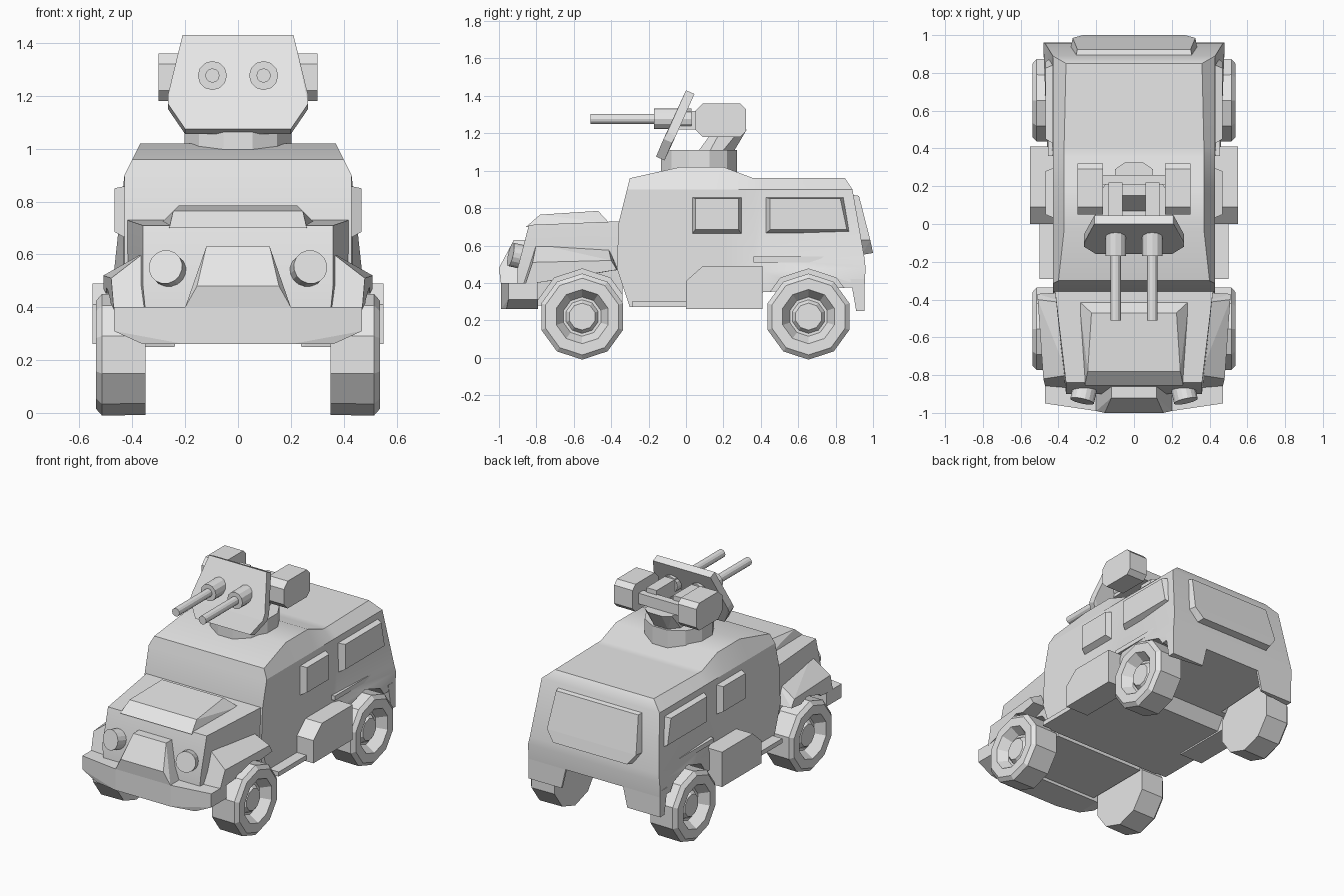
import bpy, bmesh, math
from mathutils import Vector, Matrix

cube = bpy.data.objects.get("Cube")
if cube:
    bpy.data.objects.remove(cube, do_unlink=True)

GREY = (0.8, 0.8, 0.8, 1)
paint = bpy.data.materials.new("plain_grey")
paint.use_nodes = True
paint.diffuse_color = GREY
paint.node_tree.nodes["Principled BSDF"].inputs["Base Color"].default_value = GREY


def finish(name, bm, smooth=False):
    bmesh.ops.recalc_face_normals(bm, faces=bm.faces)
    mesh = bpy.data.meshes.new(name)
    bm.to_mesh(mesh)
    bm.free()
    mesh.materials.append(paint)
    ob = bpy.data.objects.new(name, mesh)
    bpy.context.collection.objects.link(ob)
    if smooth:
        bpy.ops.object.select_all(action='DESELECT')
        ob.select_set(True)
        bpy.context.view_layer.objects.active = ob
        bpy.ops.object.shade_smooth_by_angle(angle=math.radians(25))
    return ob


def flip(points):
    return [(-x, y, z) for x, y, z in points]


def hull(name, points):
    """Faceted solid wrapped around the corner points."""
    bm = bmesh.new()
    for p in points:
        bm.verts.new(p)
    bmesh.ops.convex_hull(bm, input=bm.verts)
    bmesh.ops.dissolve_limit(bm, angle_limit=0.02, verts=bm.verts, edges=bm.edges)
    return finish(name, bm)


def centred(name, points):
    return hull(name, points + flip(points))


def pair(name, points):
    return [hull("left_" + name, points), hull("right_" + name, flip(points))]


def box(x0, x1, y0, y1, z0, z1):
    return [(x, y, z) for x in (x0, x1) for y in (y0, y1) for z in (z0, z1)]


def lathe(name, profile, sides, axis, centre, start=0.0):
    """Revolve (radius, distance) pairs around an axis through centre."""
    bm = bmesh.new()
    turn = Vector((0, 0, 1)).rotation_difference(Vector(axis)).to_matrix()
    rings = []
    for r, d in profile:
        ring = []
        for i in range(sides):
            a = start + math.tau * i / sides
            p = turn @ Vector((r * math.cos(a), r * math.sin(a), d))
            ring.append(bm.verts.new(p + Vector(centre)))
        rings.append(ring)
    for a, b in zip(rings, rings[1:]):
        for i in range(sides):
            j = (i + 1) % sides
            bm.faces.new((a[i], a[j], b[j], b[i]))
    bm.faces.new(rings[0])
    bm.faces.new(rings[-1])
    return finish(name, bm)


def loft(name, stations):
    """Skin mirrored half sections, each listed from the floor to the roof."""
    bm = bmesh.new()
    rows = [([bm.verts.new(p) for p in s], [bm.verts.new(p) for p in flip(s)])
            for s in stations]
    n = len(stations[0])
    for (l0, r0), (l1, r1) in zip(rows, rows[1:]):
        for i in range(n - 1):
            bm.faces.new((l0[i], l0[i + 1], l1[i + 1], l1[i]))
            bm.faces.new((r0[i], r0[i + 1], r1[i + 1], r1[i]))
        for k in (0, n - 1):
            bm.faces.new((l0[k], r0[k], r1[k], l1[k]))
    for l, r in (rows[0], rows[-1]):
        for i in range(n - 1):
            bm.faces.new((l[i], l[i + 1], r[i + 1], r[i]))
    return finish(name, bm, smooth=True)


def section(y, *half):
    return [(x, y, z) for x, z in half]


# Cab and rear compartment
cab_side = [(.43, .27), (.43, .48), (.43, .72), (.43, .9)]
body = loft("body", [
    [(.43, -.30, .27), (.43, -.37, .48), (.43, -.36, .72), (.43, -.315, .9), (.40, -.30, .96)],
    section(-.03, *cab_side, (.37, 1.02)),
    section(.2, *cab_side, (.37, 1.02)),
    section(.36, (.43, .27), (.43, .48), (.43, .53), (.43, .9), (.37, .96)),
    section(.41, (.46, .35), (.46, .46), (.435, .53), (.43, .9), (.37, .96)),
    [(.48, .955, .38), (.48, .96, .48), (.47, .955, .53), (.43, .89, .9), (.36, .85, .96)],
])

# Hood with raised lid
hood = loft("hood", [
    [(.34, -.90, .28), (.36, -.90, .48), (.36, -.84, .71)],
    [(.40, -.34, .28), (.42, -.34, .48), (.42, -.34, .73)],
])
centred("hood_lid", [(.29, -.41, .72), (.26, -.855, .70),
                     (.225, -.47, .785), (.245, -.78, .765)])

# Front fenders
fenders = pair("front_fender", [
    (.35, -.87, .39), (.35, -.80, .61), (.35, -.42, .61), (.35, -.36, .47),
    (.47, -.86, .39), (.48, -.82, .51), (.51, -.40, .52), (.51, -.37, .47)])

# Rear corner skirts
pair("rear_skirt", [(.20, .94, .42), (.24, .94, .25), (.48, .91, .25), (.48, .955, .25),
                    (.24, .955, .25), (.20, .955, .42), (.48, .88, .42), (.48, .955, .42)])

# Wheels and their arches
for y, place in ((-.555, "front"), (.655, "rear")):
    for s, side in ((1, "left"), (-1, "right")):
        lathe(f"{place}_{side}_wheel",
              [(.228, .35), (.23, .515), (.205, .537), (.145, .537), (.105, .475),
               (.09, .475), (.072, .50)],
              10, (s, 0, 0), (0, y, .22))
        arch = lathe(f"{place}_{side}_arch_cutter", [(.255, .335), (.255, .7)],
                     10, (s, 0, 0), (0, y, .22))
        arch.hide_render = True
        arch.display_type = 'WIRE'
        arch.hide_set(True)
        for ob in ([hood, body] + fenders if place == "front" else [body]):
            cut = ob.modifiers.new(arch.name, 'BOOLEAN')
            cut.operation = 'DIFFERENCE'
            cut.solver = 'EXACT'
            cut.object = arch

# Bumper, grille and headlights
centred("bumper", [(.47, -.79, .40), (.47, -.95, .40), (.2, -.99, .40),
                   (.47, -.79, .31), (.47, -.95, .31), (.2, -.99, .26),
                   (.36, -.79, .26), (.36, -.96, .26)])
centred("grille", [(.2, -.99, .40), (.155, -1.0, .48), (.12, -.92, .63),
                   (.2, -.86, .40), (.155, -.86, .48), (.12, -.85, .63)])
for s, side in ((1, "left"), (-1, "right")):
    lathe(side + "_headlight", [(.065, -.05), (.065, .06)], 16,
          (s * .22, -1, .22), (s * .262, -.88, .54))

# Side steps and storage boxes
pair("step", box(.40, .50, -.29, .02, .27, .30))
pair("storage_box", [(x, y, z) for x in (.38, .55) for y, z in
                     ((0, .26), (.41, .26), (.41, .49), (.09, .49), (0, .41))])


# Side windows, bevelled towards the outside
def window(name, outline, inset):
    pair(name, [(.42, y, z) for y, z in outline] + [(.468, y, z) for y, z in inset])


window("door_window", [(.03, .86), (.30, .86), (.30, .66), (.03, .66)],
       [(.05, .85), (.28, .85), (.28, .685), (.05, .685)])
window("rear_window", [(.42, .86), (.845, .86), (.89, .66), (.42, .66)],
       [(.45, .85), (.825, .85), (.86, .685), (.45, .685)])
pair("side_rail", box(.42, .455, .36, .74, .51, .54))

# Rear door panel
centred("rear_door", [(.31, .87, .875), (.30, .925, .865), (.335, .93, .63), (.325, .985, .63),
                      (.28, .94, .55), (.27, 1.0, .56)])

# Gun mount
lathe("turret_ring", [(.21, .94), (.21, 1.11)], 12, (0, 0, 1), (0, .07, 0), math.pi / 12)
centred("pedestal", [(.06, .07, 1.11), (.10, .13, 1.11), (.10, .2, 1.11), (.05, .26, 1.11),
                     (.06, .15, 1.22), (.10, .19, 1.22), (.10, .29, 1.22), (.05, .325, 1.22)])
centred("cross_bar", box(0, .18, .21, .26, 1.22, 1.29))

# Ammunition boxes
ammo = [(.05, 1.22), (.05, 1.32), (.09, 1.36), (.29, 1.36),
        (.32, 1.33), (.32, 1.21), (.29, 1.18), (.09, 1.18)]
pair("ammo_box", [(.30, y, z) for y, z in ammo] + [(.165, y, z) for y, z in ammo])

# Tilted shield
face = [(.21, 0, 1.43), (.265, -.1, 1.205), (.265, -.12, 1.17), (.2, -.16, 1.075)]
centred("gun_shield", face + [(x, y + .045, z - .02) for x, y, z in face])

# Twin guns
for s, side in ((1, "left"), (-1, "right")):
    lathe(side + "_gun", [(.027, .51), (.027, .17), (.055, .17), (.055, -.03)], 12,
          (0, -1, 0), (s * .097, 0, 1.277))
pair("gun_receiver", box(.06, .135, -.05, .22, 1.22, 1.32))
